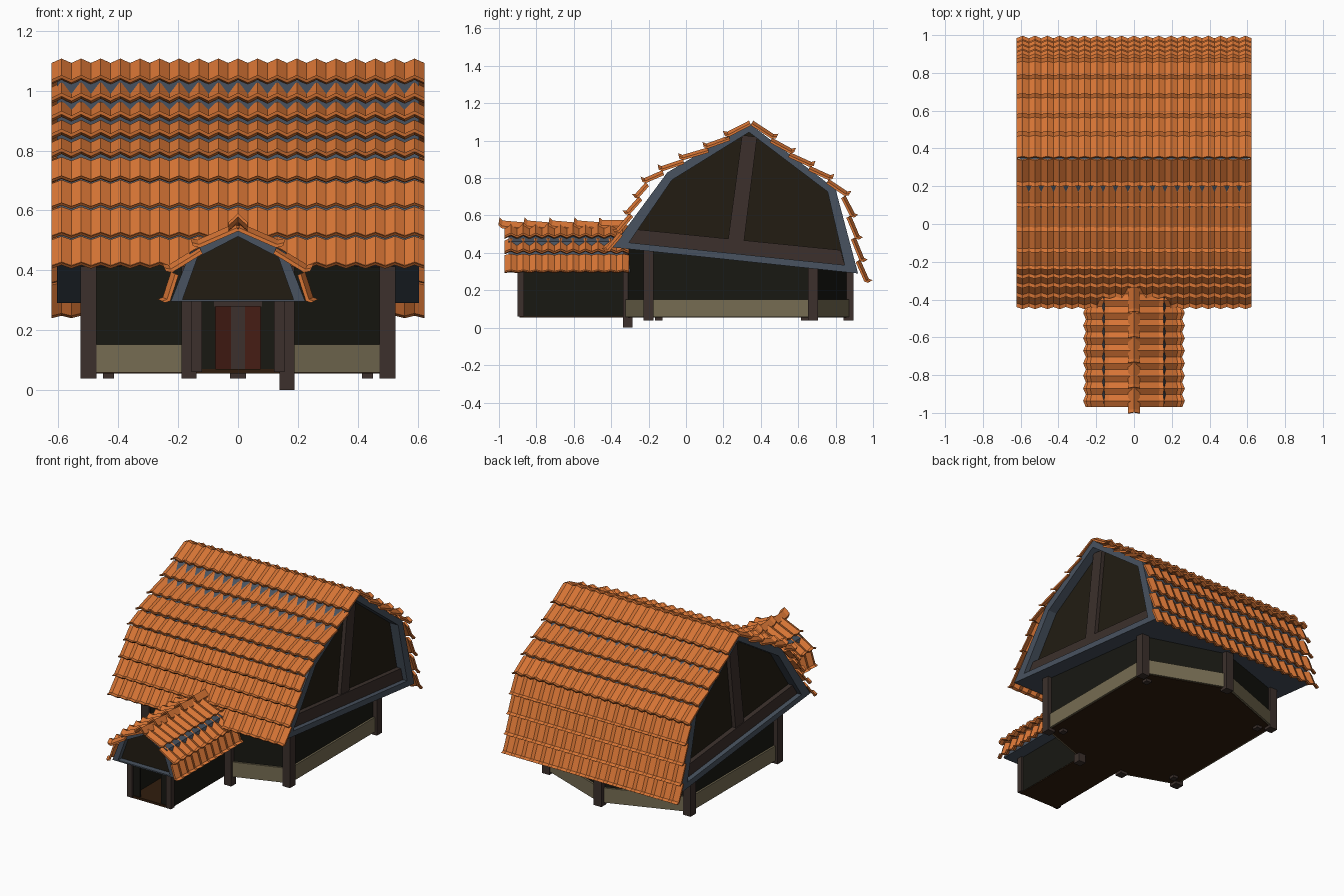
import bpy, bmesh, math
from mathutils import Vector as V

if "Cube" in bpy.data.objects:
    bpy.data.objects.remove(bpy.data.objects["Cube"])


def mat(name, r, g, b):
    m = bpy.data.materials.new(name)
    m.diffuse_color = (r, g, b, 1)
    m.use_nodes = True
    m.node_tree.nodes["Principled BSDF"].inputs["Base Color"].default_value = m.diffuse_color
    return m


ORANGE = mat("terracotta", 0.69, 0.18, 0.036)
BLUE = mat("slate_blue", 0.065, 0.085, 0.115)
POST = mat("dark_timber", 0.045, 0.03, 0.025)
DARK = mat("dark_wall", 0.009, 0.009, 0.006)
GABLE = mat("gable_board", 0.016, 0.012, 0.006)
CREAM = mat("cream_plinth", 0.18, 0.15, 0.085)
RED = mat("red_lining", 0.06, 0.012, 0.007)
FLOOR = mat("floor_brown", 0.03, 0.012, 0.004)


def finish(name, bm, m):
    bmesh.ops.recalc_face_normals(bm, faces=bm.faces)
    me = bpy.data.meshes.new(name)
    bm.to_mesh(me)
    bm.free()
    me.materials.append(m)
    ob = bpy.data.objects.new(name, me)
    bpy.context.collection.objects.link(ob)
    return ob


def place(axis, u, p):
    """Profile point p at distance u along the extrusion axis."""
    return {"x": V((u, p[0], p[1])), "y": V((p[0], u, p[1])), "z": V((p[0], p[1], u))}[axis]


def prism(name, pts, lo, hi, axis, m):
    bm = bmesh.new()
    a, b = [[bm.verts.new(place(axis, u, p)) for p in pts] for u in (lo, hi)]
    bm.faces.new(a)
    bm.faces.new(b)
    for i in range(len(pts)):
        j = (i + 1) % len(pts)
        bm.faces.new((a[i], a[j], b[j], b[i]))
    return finish(name, bm, m)


def box(name, x0, x1, y0, y1, z0, z1, m):
    return prism(name, [(x0, y0), (x1, y0), (x1, y1), (x0, y1)], z0, z1, "z", m)


def ring(name, outer, inner, lo, hi, axis, m):
    bm = bmesh.new()
    loops = [[bm.verts.new(place(axis, u, p)) for p in pts]
             for u, pts in ((lo, outer), (hi, outer), (hi, inner), (lo, inner))]
    for k in range(4):
        a, b = loops[k], loops[(k + 1) % 4]
        for i in range(len(a)):
            j = (i + 1) % len(a)
            bm.faces.new((a[i], a[j], b[j], b[i]))
    return finish(name, bm, m)


def tiles(name, start, ends, axis, u0, width, count, rise=0.016, drop=0.035):
    """Rows of ridged tiles with an upturned lip, stepping down through the ends."""
    bm = bmesh.new()
    a, th = V(start), 0.012
    for e in ends:
        e = V(e)
        d = (e - a).normalized()
        n = V((-d.y, d.x))
        if n.y < 0:
            n = -n
        tail = e - n * 0.015
        stations = [a, a.lerp(tail, 0.87), e]
        for c in range(count):
            u = u0 + c * width
            loops = []
            for s in stations:
                sec = [(0, -rise / 2), (0.5, rise / 2), (1, -rise / 2)]
                sec += [(f, h - th) for f, h in reversed(sec)]
                loops.append([bm.verts.new(place(axis, u + f * width, s + n * h)) for f, h in sec])
            for p, q in zip(loops, loops[1:]):
                for i in range(6):
                    j = (i + 1) % 6
                    bm.faces.new((p[i], p[j], q[j], q[i]))
            for l in (loops[0], loops[-1]):
                bm.faces.new((l[0], l[1], l[4], l[5]))
                bm.faces.new((l[1], l[2], l[3], l[4]))
        a = e - n * drop - d * 0.02
    return finish(name, bm, ORANGE)


def soffit(y):
    return 0.43 - (y + 0.395) * 0.1065


def wall(name, p, q, z0, z1, thick, off, m):
    """Upright panel from p to q; z1 None runs it up to the sloping soffit."""
    p, q = V(p), V(q)
    d = (q - p).normalized()
    n = V((d.y, -d.x))
    bm = bmesh.new()
    g = []
    for o in (off, off - thick):
        for r in (p, q):
            s = r + n * o
            for z in (z0, soffit(r.y) + 0.01 if z1 is None else z1):
                g.append(bm.verts.new((s.x, s.y, z)))
    for f in ((0, 1, 3, 2), (4, 5, 7, 6), (0, 1, 5, 4), (2, 3, 7, 6), (0, 2, 6, 4), (1, 3, 7, 5)):
        bm.faces.new([g[i] for i in f])
    return finish(name, bm, m)


# Main roof: body, gable frames, gable timbers
outer = [(-0.395, 0.43), (-0.10, 0.83), (0.34, 1.09), (0.80, 0.74), (0.92, 0.29)]
inner = [(-0.305, 0.455), (-0.075, 0.79), (0.337, 1.045), (0.757, 0.727), (0.848, 0.335)]
prism("main_roof_body", outer, -0.54, 0.54, "x", BLUE)
for side, s in (("left", -1), ("right", 1)):
    ring(f"gable_frame_{side}", outer, inner, s * 0.54, s * 0.605, "x", BLUE)
    prism(f"gable_panel_{side}", inner, s * 0.53, s * 0.545, "x", GABLE)
    prism(f"gable_beam_{side}", [(-0.305, 0.455), (-0.26, 0.525), (0.827, 0.415), (0.848, 0.335)],
          s * 0.54, s * 0.575, "x", POST)
    prism(f"gable_post_{side}", [(0.30, 1.03), (0.38, 1.02), (0.31, 0.46), (0.225, 0.47)],
          s * 0.54, s * 0.57, "x", POST)

# Main roof tiles
W = 1.245 / 19
tiles("front_roof_tiles", (0.34, 1.10),
      [(0.20, 1.045), (0.09, 0.985), (-0.04, 0.925), (-0.15, 0.865), (-0.24, 0.80),
       (-0.285, 0.71), (-0.335, 0.62), (-0.39, 0.52), (-0.445, 0.42)], "x", -0.6225, W, 19)
tiles("back_roof_tiles", (0.355, 1.10),
      [(0.49, 1.03), (0.585, 0.955), (0.69, 0.885), (0.79, 0.815), (0.88, 0.725),
       (0.915, 0.60), (0.94, 0.48), (0.965, 0.36), (0.99, 0.25)], "x", -0.6225, W, 19)

# Porch roof
p_out = [(-0.225, 0.295), (-0.16, 0.46), (0, 0.54), (0.16, 0.46), (0.225, 0.295)]
p_in = [(-0.185, 0.303), (-0.135, 0.443), (0, 0.513), (0.135, 0.443), (0.185, 0.303)]
prism("porch_roof_body", p_out, -0.91, -0.25, "y", BLUE)
ring("porch_gable_frame", p_out, p_in, -0.91, -0.95, "y", BLUE)
prism("porch_gable_panel", p_in, -0.90, -0.915, "y", GABLE)
for side, s in (("left", -1), ("right", 1)):
    tiles(f"porch_tiles_{side}", (s * 0.005, 0.55),
          [(s * 0.157, 0.50), (s * 0.25, 0.415), (s * 0.262, 0.30)], "y", -0.97, 0.0665, 10)
tiles("porch_ridge_caps", (-0.33, 0.56),
      [(-0.465 - 0.1335 * k, 0.575) for k in range(5)], "x", -0.032, 0.064, 1, 0.03, 0.025)

# Hexagonal room: floor, walls, plinth, inner lining
A, B, C = (0.5, -0.2), (0.5, 0.68), (0, 0.868)
D, E = (-0.5, 0.68), (-0.5, -0.2)
FL, FR = (-0.15, -0.325), (0.15, -0.325)
prism("room_floor", [FR, A, B, C, D, E, FL], 0.055, 0.07, "z", FLOOR)
for i, (p, q) in enumerate(((FR, A), (A, B), (B, C), (C, D), (D, E), (E, FL))):
    wall(f"wall_{i}", p, q, 0.06, None, 0.01, 0.0, DARK)
    wall(f"plinth_{i}", p, q, 0.058, 0.152, 0.014, 0.012, CREAM)
    wall(f"wall_lining_{i}", p, q, 0.065, None, 0.006, -0.011, RED)


# Posts, with small foot blocks set inward
def post(name, x, y, z0, w=0.027):
    return box(name, x - w, x + w, y - w, y + w, z0, soffit(y) + 0.02, POST)


for n, (x, y) in {"front_right": A, "back_right": B, "back": C, "back_left": D, "front_left": E}.items():
    post(f"{n}_post", x, y, 0.038)
    if x:
        fx, fy = x * 0.865, y + (0.055 if y < 0 else -0.045)
        box(f"{n}_foot", fx - 0.018, fx + 0.018, fy - 0.02, fy + 0.02, 0.038, 0.06, POST)
post("entry_right_post", 0.163, -0.312, 0.0, 0.025)
post("entry_left_post", -0.163, -0.312, 0.038, 0.025)

# Porch: floor, side walls, front posts and narrow panels beside the doorway
box("porch_floor", -0.14, 0.14, -0.89, -0.31, 0.055, 0.07, FLOOR)
for side, s in (("left", -1), ("right", 1)):
    x0, x1 = sorted((s * 0.128, s * 0.142))
    box(f"porch_wall_{side}", x0, x1, -0.885, -0.31, 0.06, 0.31, DARK)
    x0, x1 = sorted((s * 0.075, s * 0.15))
    box(f"entry_panel_{side}", x0, x1, -0.335, -0.315, 0.06, 0.43, DARK)
    x0, x1 = sorted((s * 0.12, s * 0.155))
    box(f"porch_corner_post_{side}", x0, x1, -0.90, -0.865, 0.06, 0.31, POST)
    x0, x1 = sorted((s * 0.075, s * 0.122))
    box(f"porch_front_panel_{side}", x0, x1, -0.885, -0.872, 0.06, 0.31, DARK)
box("doorway_lintel", -0.08, 0.08, -0.887, -0.87, 0.278, 0.31, POST)
